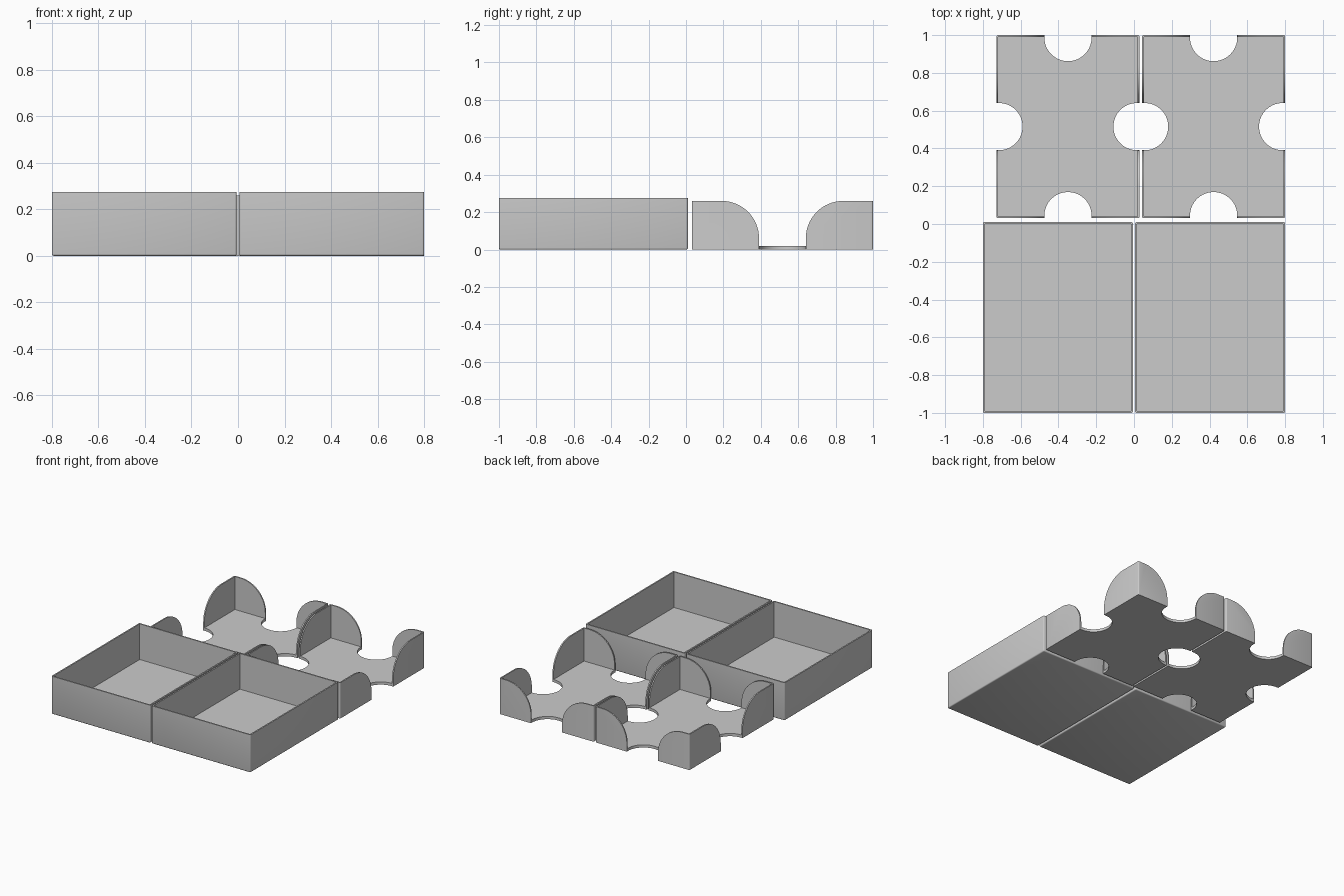
import bpy, bmesh, math
from mathutils import Vector

if "Cube" in bpy.data.objects:
    bpy.data.objects.remove(bpy.data.objects["Cube"])

grey = bpy.data.materials.new("light grey plastic")
grey.diffuse_color = (0.6, 0.6, 0.6, 1)
grey.use_nodes = True
grey.node_tree.nodes["Principled BSDF"].inputs["Base Color"].default_value = grey.diffuse_color


def make_object(name, bm):
    bmesh.ops.recalc_face_normals(bm, faces=bm.faces)
    mesh = bpy.data.meshes.new(name)
    bm.to_mesh(mesh)
    bm.free()
    mesh.materials.append(grey)
    obj = bpy.data.objects.new(name, mesh)
    bpy.context.collection.objects.link(obj)
    return obj


def open_tray(name, x0, x1, y0, y1, height, wall, floor, round_bottom):
    """Hollow box, open on top, with softened outer edges."""
    bm = bmesh.new()
    bmesh.ops.create_cube(bm, size=1)
    for v in bm.verts:
        v.co = Vector(((x0 + x1) / 2 + v.co.x * (x1 - x0),
                       (y0 + y1) / 2 + v.co.y * (y1 - y0),
                       (v.co.z + 0.5) * height))
    bm.normal_update()
    # Outer edges to soften: the four uprights and, if wanted, the base
    soft = []
    for e in bm.edges:
        a, b = (v.co.z for v in e.verts)
        if abs(a - b) > 0.1 or (round_bottom and max(a, b) < 0.01):
            soft.append(e)
    # Sink the inside
    top = max(bm.faces, key=lambda f: f.calc_center_median().z)
    bmesh.ops.inset_individual(bm, faces=[top], thickness=wall)
    inner = bmesh.ops.extrude_discrete_faces(bm, faces=[top])["faces"][0]
    for v in inner.verts:
        v.co.z = floor
    bmesh.ops.bevel(bm, geom=soft, offset=0.008, segments=3, profile=0.5,
                    affect='EDGES')
    return make_object(name, bm)


def prism(name, points, direction):
    """Extrude a closed outline along a direction."""
    bm = bmesh.new()
    face = bm.faces.new([bm.verts.new(p) for p in points])
    res = bmesh.ops.extrude_face_region(bm, geom=[face])
    bmesh.ops.translate(bm, vec=direction, verts=[
        g for g in res["geom"] if isinstance(g, bmesh.types.BMVert)])
    obj = make_object(name, bm)
    obj.hide_render = True
    return obj


def cut(obj, cutter):
    mod = obj.modifiers.new("cut", 'BOOLEAN')
    mod.operation, mod.solver, mod.object = 'DIFFERENCE', 'EXACT', cutter
    bpy.context.view_layer.objects.active = obj
    bpy.ops.object.modifier_apply(modifier=mod.name)
    bpy.data.objects.remove(cutter)


def smooth(obj):
    bpy.ops.object.select_all(action='DESELECT')
    obj.select_set(True)
    bpy.context.view_layer.objects.active = obj
    bpy.ops.object.shade_smooth_by_angle(angle=math.radians(35))


WALL, R = 0.013, 0.125      # wall thickness, finger notch radius
RISE, FLARE = 0.06, 0.20    # start height and radius of the wall curve


def notch_outline(mid, inward):
    """U-shaped finger notch seen from above, opening outwards."""
    side = Vector((-inward.y, inward.x, 0))
    pts = [mid - inward * 0.006 + side * R * s for s in (-1, 1)]
    centre = mid + inward * WALL
    for i in range(33):
        a = math.pi * i / 32
        pts.append(centre + side * R * math.cos(a) + inward * R * math.sin(a))
    return [p + Vector((0, 0, -0.1)) for p in pts]


def flare_outline():
    """Opening between wall ends: (offset along wall, height)."""
    half = [(R - 0.01, RISE - 0.005)]
    for i in range(17):
        a = math.pi / 2 * i / 16
        half.append((R + FLARE * (1 - math.cos(a)), RISE + FLARE * math.sin(a)))
    half.append((R + FLARE, 0.5))
    return half + [(-u, z) for u, z in reversed(half)]


def notched_tray(name, x0, x1, y0, y1):
    tray = open_tray(name, x0, x1, y0, y1, 0.26, WALL, 0.02, False)
    cx, cy = (x0 + x1) / 2, (y0 + y1) / 2
    # Curved wall ends, cut across the tray in both directions
    cut(tray, prism("flare_cutter", [(x0 - 0.1, cy + u, z) for u, z in flare_outline()],
                    (x1 - x0 + 0.2, 0, 0)))
    cut(tray, prism("flare_cutter", [(cx + u, y0 - 0.1, z) for u, z in flare_outline()],
                    (0, y1 - y0 + 0.2, 0)))
    # Finger notches through the floor on all four sides
    for mid, inward in (((x0, cy, 0), (1, 0, 0)), ((x1, cy, 0), (-1, 0, 0)),
                        ((cx, y0, 0), (0, 1, 0)), ((cx, y1, 0), (0, -1, 0))):
        cut(tray, prism("notch_cutter", notch_outline(Vector(mid), Vector(inward)),
                        (0, 0, 0.5)))
    return tray


# Two deep box trays at the front
smooth(open_tray("left_box", -0.80, -0.006, -1.0, 0.01, 0.275, 0.014, 0.016, True))
smooth(open_tray("right_box", 0.006, 0.80, -1.0, 0.01, 0.275, 0.014, 0.016, True))

# Two notched card trays at the back
smooth(notched_tray("left_card_tray", -0.728, 0.029, 0.031, 1.0))
smooth(notched_tray("right_card_tray", 0.043, 0.80, 0.031, 1.0))
